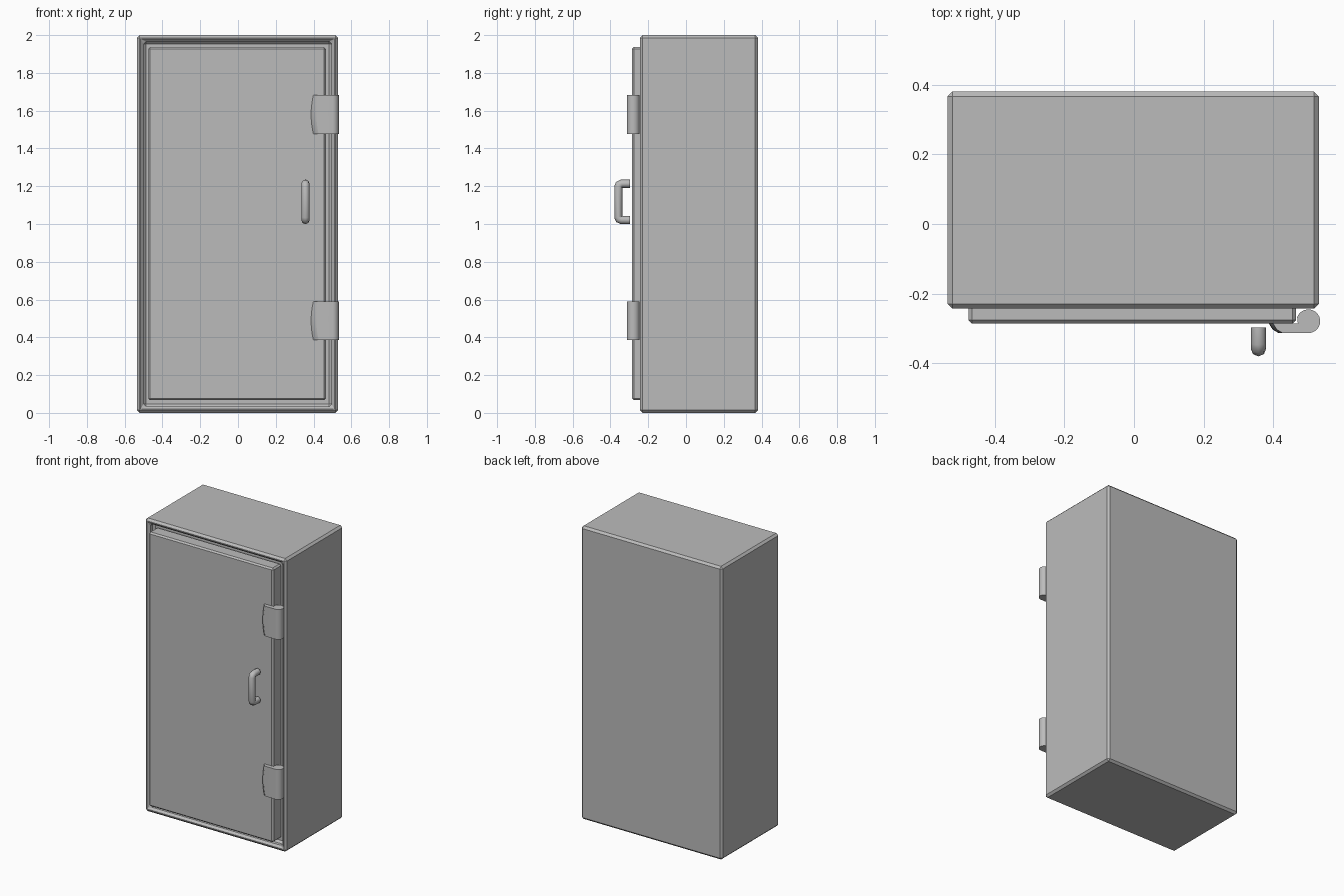
import bpy, bmesh, math
from mathutils import Vector

if "Cube" in bpy.data.objects:
    bpy.data.objects.remove(bpy.data.objects["Cube"], do_unlink=True)

metal = bpy.data.materials.new("grey metal")
metal.use_nodes = True
grey = (0.5, 0.5, 0.5, 1)
metal.diffuse_color = grey
metal.node_tree.nodes["Principled BSDF"].inputs["Base Color"].default_value = grey


def add_object(name, data):
    data.materials.append(metal)
    obj = bpy.data.objects.new(name, data)
    bpy.context.collection.objects.link(obj)
    return obj


def from_bmesh(name, bm, bevel=0):
    bmesh.ops.recalc_face_normals(bm, faces=bm.faces)
    mesh = bpy.data.meshes.new(name)
    bm.to_mesh(mesh)
    bm.free()
    obj = add_object(name, mesh)
    if bevel:
        mod = obj.modifiers.new("Bevel", "BEVEL")
        mod.width = bevel
        mod.segments = 1
        mod.limit_method = "ANGLE"
    return obj


def box(low, high):
    bm = bmesh.new()
    bmesh.ops.create_cube(bm, size=1)
    low, high = Vector(low), Vector(high)
    for v in bm.verts:
        v.co = (low + high) / 2 + v.co * (high - low)
    return bm


# Cabinet body with a shallow doorway recess
bm = box((-0.535, -0.243, 0), (0.53, 0.38, 2))
bm.faces.ensure_lookup_table()
front = min(bm.faces, key=lambda f: f.calc_center_median().y)
bmesh.ops.inset_region(bm, faces=[front], thickness=0.048)
ext = bmesh.ops.extrude_face_region(bm, geom=[front])
bmesh.ops.translate(bm, vec=(0, 0.05, 0),
                    verts=[v for v in ext["geom"] if isinstance(v, bmesh.types.BMVert)])
if front.is_valid:
    bmesh.ops.delete(bm, geom=[front], context="FACES_ONLY")
from_bmesh("cabinet_body", bm, 0.014)

# Door panel set into the doorway
from_bmesh("door", box((-0.475, -0.286, 0.067), (0.465, -0.193, 1.937)), 0.01)


# Hinge: barrel and bowed leaf lofted upward from one plan outline
def hinge(name, bottom, height=0.205, radius=0.034, levels=8):
    cx, cy = 0.5, -0.279
    barrel = [(cx + radius * math.cos(a), cy + radius * math.sin(a))
              for a in (math.radians(-90 + 250 * i / 20) for i in range(21))]
    leaf = [(0.47, -0.286), (0.387, -0.286), (0.398, -0.303), (0.415, -0.313)]
    bm = bmesh.new()
    rings = []
    for k in range(levels + 1):
        t = k / levels
        bow = 0.012 * (2 * t - 1) ** 2
        rings.append([bm.verts.new((x + (bow if x < 0.42 else 0), y, bottom + t * height))
                      for x, y in barrel + leaf])
    n = len(rings[0])
    for a, b in zip(rings, rings[1:]):
        for i in range(n):
            j = (i + 1) % n
            bm.faces.new((a[i], a[j], b[j], b[i]))
    bm.faces.new(rings[0])
    bm.faces.new(rings[-1])
    obj = from_bmesh(name, bm)
    bpy.ops.object.select_all(action="DESELECT")
    obj.select_set(True)
    bpy.context.view_layer.objects.active = obj
    bpy.ops.object.shade_smooth_by_angle(angle=math.radians(30))


hinge("lower_hinge", 0.385)
hinge("upper_hinge", 1.477)

# Pull handle: round bar swept along a bracket path
curve = bpy.data.curves.new("handle", "CURVE")
curve.dimensions = "3D"
curve.bevel_depth = 0.022
curve.bevel_resolution = 2
curve.use_fill_caps = True
half = [(-0.297, 0.096), (-0.342, 0.096), (-0.354, 0.091), (-0.358, 0.08)]
path = half + [(y, -z) for y, z in reversed(half)]
spline = curve.splines.new("POLY")
spline.points.add(len(path) - 1)
for p, (y, z) in zip(spline.points, path):
    p.co = (0.357, y, 1.117 + z, 1)
spline.use_smooth = True
add_object("handle", curve)
